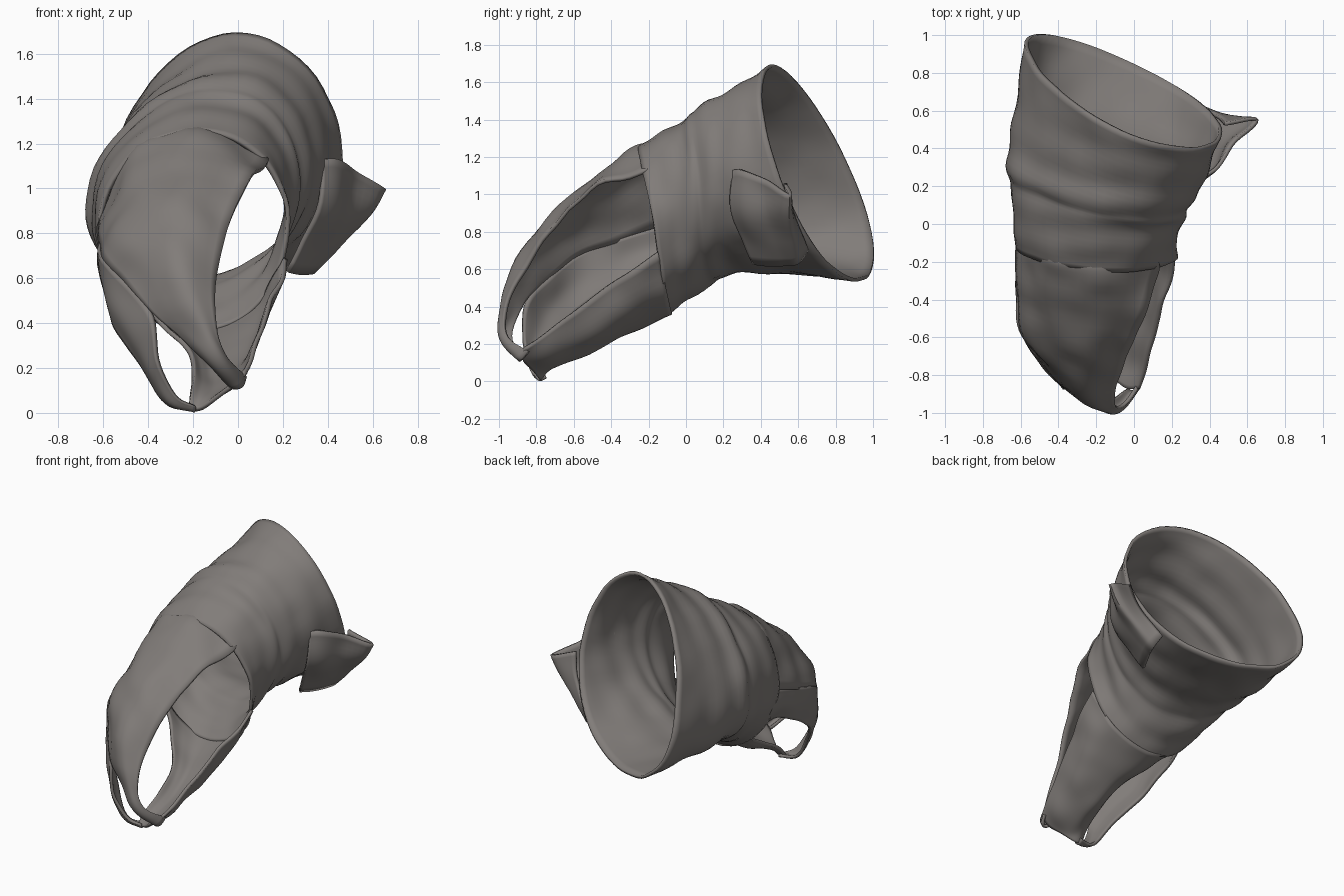
import bpy, bmesh, math
from mathutils import Vector, noise

if "Cube" in bpy.data.objects:
    bpy.data.objects.remove(bpy.data.objects["Cube"])

# One worn grey cloth colour
cloth = bpy.data.materials.new("warm grey cloth")
cloth.use_nodes = True
cloth.diffuse_color = (0.22, 0.203, 0.192, 1)
shader = cloth.node_tree.nodes["Principled BSDF"]
shader.inputs["Base Color"].default_value = cloth.diffuse_color
shader.inputs["Roughness"].default_value = 0.9


def spline(points, steps):
    """Smooth curve through the points, ends included."""
    pts = [Vector(p) for p in points]
    pts = [pts[0] * 2 - pts[1]] + pts + [pts[-1] * 2 - pts[-2]]
    out = []
    for i in range(1, len(pts) - 2):
        a, b, c, d = pts[i - 1:i + 3]
        for k in range(steps):
            t = k / steps
            out.append(b + (c - a) * t / 2 + (a - b * 2.5 + c * 2 - d / 2) * t * t
                       + (b * 3 - a - c * 3 + d) * t ** 3 / 2)
    return out + [pts[-2]]


def cloth_sheet(name, grid, closed=False, thickness=0.02, crumple=0.012):
    """Skin a grid of points, crumple it slightly and give it thickness."""
    bm = bmesh.new()
    rows = [[bm.verts.new(p) for p in row] for row in grid]
    for low, high in zip(rows, rows[1:]):
        count = len(low)
        for i in range(count if closed else count - 1):
            j = (i + 1) % count
            bm.faces.new((low[i], low[j], high[j], high[i]))
    bm.normal_update()
    shifts = [(v, v.normal * crumple * noise.noise(v.co * 6)) for v in bm.verts]
    for v, shift in shifts:
        v.co += shift
    mesh = bpy.data.meshes.new(name)
    bm.to_mesh(mesh)
    bm.free()
    mesh.materials.append(cloth)
    obj = bpy.data.objects.new(name, mesh)
    bpy.context.collection.objects.link(obj)
    solid = obj.modifiers.new("hem", "SOLIDIFY")
    solid.thickness = thickness
    solid.offset = 0
    bpy.ops.object.select_all(action="DESELECT")
    obj.select_set(True)
    bpy.context.view_layer.objects.active = obj
    bpy.ops.object.shade_smooth_by_angle(angle=math.radians(50))
    return obj


def patch(name, rows, steps=6, **options):
    """Sheet through a few rows of control points."""
    across = [spline(row, steps) for row in rows]
    columns = [spline(col, steps) for col in zip(*across)]
    return cloth_sheet(name, list(zip(*columns)), **options)


# Sleeve: each ring is top, left, bottom, right, from the wide rim forward
rings = [
    [(-.06, .49, 1.68), (.46, .49, 1.12), (-.05, .87, .55), (-.57, .95, .95)],
    [(-.08, .36, 1.6), (.40, .35, 1.08), (-.12, .62, .58), (-.6, .72, .93)],
    [(-.1, .2, 1.52), (.34, .2, 1.03), (-.19, .38, .59), (-.64, .48, .93)],
    [(-.12, .07, 1.46), (.28, .1, .98), (-.22, .2, .58), (-.66, .3, .95)],
    [(-.14, .01, 1.4), (.25, .03, .95), (-.22, .1, .51), (-.64, .18, .93)],
    [(-.16, -.12, 1.33), (.21, -.08, .9), (-.2, -.02, .42), (-.63, 0, .9)],
    [(-.18, -.25, 1.25), (.22, -.17, .82), (-.18, -.1, .36), (-.61, -.13, .83)],
]
SIDES = 64
FOLD = 5
lengthwise = list(zip(*[spline(line, FOLD) for line in zip(*rings)]))
sleeve = []
for n, (top, left, bottom, right) in enumerate(lengthwise):
    centre = (top + left + bottom + right) / 4
    along = n / (len(lengthwise) - 1)
    ring = []
    for i in range(SIDES):
        a = 2 * math.pi * i / SIDES
        p = (centre + (top - bottom) / 2 * math.cos(a) + (left - right) / 2 * math.sin(a)
             + (top + bottom - left - right) / 4 * math.cos(2 * a))
        # Slanting folds, fading out at both ends
        fold = math.sin(along * 30 + 1.5 * math.sin(a + 1) + math.sin(2 * a))
        p += (p - centre).normalized() * 0.007 * fold * math.sin(math.pi * along)
        ring.append(p)
    sleeve.append(ring)
cloth_sheet("sleeve", sleeve, closed=True)

# Upper panel, tucked into the sleeve and narrowing to the front tip
patch("upper_panel", [
    [(-.6, -.08, .84), (-.48, -.15, 1.14), (-.18, -.19, 1.27), (.1, -.17, 1.14)],
    [(-.61, -.16, .82), (-.48, -.22, 1.13), (-.18, -.27, 1.245), (.13, -.24, 1.11)],
    [(-.61, -.35, .75), (-.49, -.41, .98), (-.22, -.46, 1.1), (.06, -.47, 1.05)],
    [(-.6, -.55, .69), (-.48, -.62, .83), (-.27, -.7, .9), (-.04, -.7, .84)],
    [(-.49, -.72, .57), (-.38, -.83, .63), (-.25, -.89, .65), (-.1, -.88, .58)],
    [(-.35, -.87, .42), (-.25, -.94, .4), (-.17, -.98, .42), (-.1, -.96, .38)],
    [(-.14, -.93, .24), (-.11, -.97, .23), (-.08, -.98, .24), (-.06, -.95, .24)],
    [(-.03, -.87, .13), (-.01, -.88, .12), (.01, -.87, .12), (.03, -.84, .16)],
], crumple=0.02)

# Underside panel, open on both sides
patch("palm_panel", [
    [(-.52, -.08, .56), (-.38, -.08, .43), (-.18, -.08, .37), (.07, -.1, .46), (.21, -.15, .69)],
    [(-.36, -.22, .43), (-.27, -.22, .35), (-.14, -.22, .3), (.08, -.24, .41), (.2, -.25, .62)],
    [(-.23, -.4, .28), (-.18, -.4, .24), (-.1, -.4, .22), (.07, -.4, .32), (.16, -.4, .52)],
    [(-.2, -.58, .18), (-.16, -.58, .14), (-.09, -.58, .13), (.03, -.58, .22), (.11, -.58, .385)],
    [(-.21, -.73, .09), (-.17, -.73, .07), (-.1, -.74, .08), (0, -.75, .15), (.06, -.75, .26)],
    [(-.22, -.79, .02), (-.17, -.79, .02), (-.1, -.82, .06), (-.03, -.87, .11), (.03, -.87, .17)],
], crumple=0.015)

# Side strap hanging from the upper panel down to the lower tip
patch("side_strap", [
    [(-.6, -.06, .85), (-.6, -.07, .72), (-.53, -.06, .59)],
    [(-.61, -.2, .81), (-.61, -.2, .7), (-.56, -.2, .6)],
    [(-.61, -.36, .76), (-.61, -.36, .65), (-.58, -.36, .53)],
    [(-.6, -.56, .69), (-.59, -.52, .56), (-.56, -.5, .44)],
    [(-.48, -.73, .56), (-.53, -.68, .45), (-.53, -.6, .36)],
    [(-.38, -.85, .43), (-.45, -.78, .32), (-.46, -.69, .26)],
    [(-.36, -.87, .24), (-.38, -.82, .17), (-.39, -.75, .14)],
    [(-.28, -.83, .08), (-.3, -.81, .05), (-.3, -.77, .04)],
    [(-.19, -.79, .03), (-.19, -.78, .015), (-.19, -.75, .03)],
])

# Pointed flap folded out beside the rim
patch("rim_flap", [
    [(.38, .25, 1.13), (.35, .25, .9), (.22, .36, .63)],
    [(.44, .3, 1.13), (.42, .32, .9), (.27, .44, .62)],
    [(.52, .42, 1.08), (.48, .44, .88), (.32, .53, .62)],
    [(.65, .55, 1), (.56, .55, .86), (.34, .6, .63)],
    [(.48, .53, 1.06), (.44, .56, .9), (.31, .65, .7)],
])
